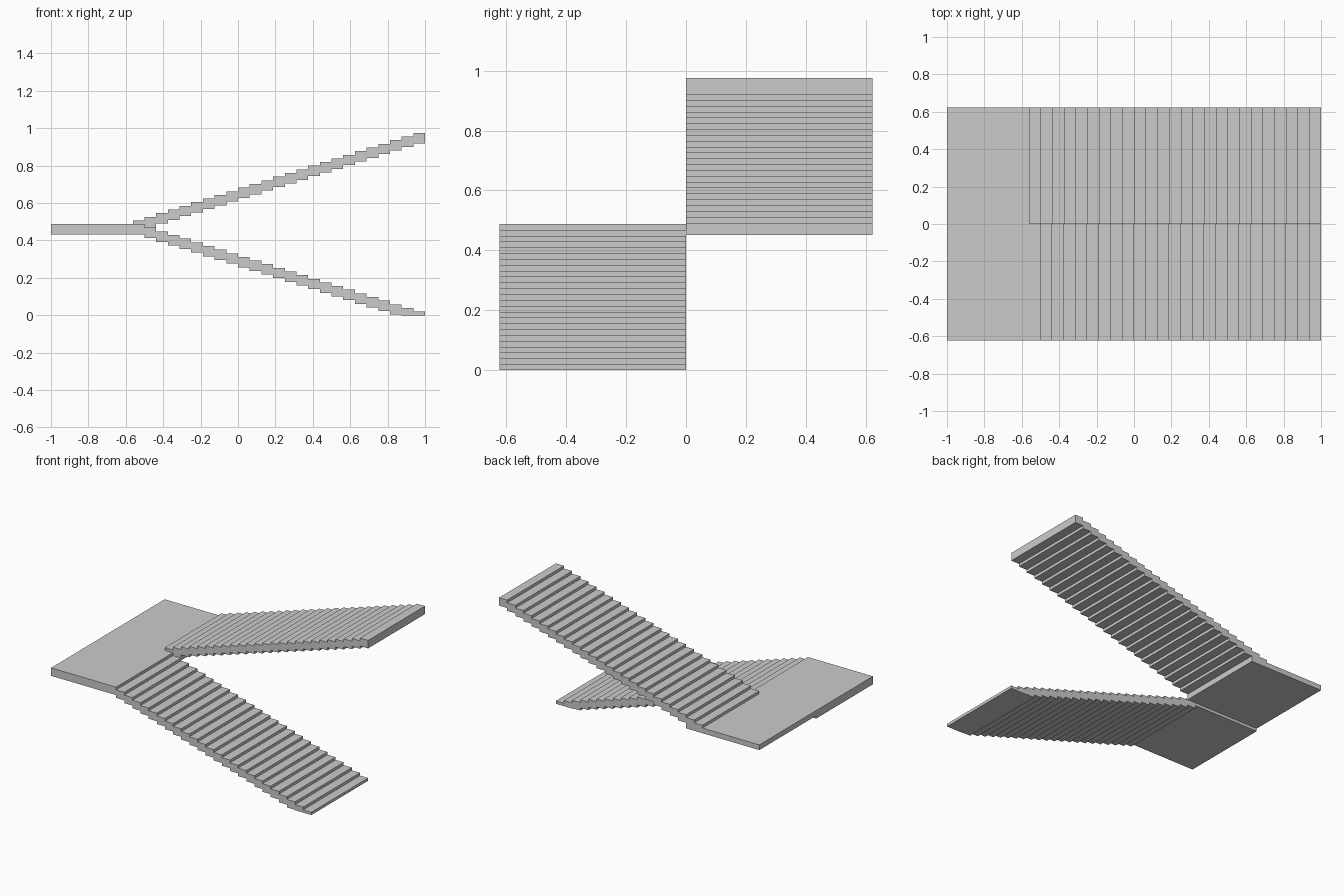
import bpy, bmesh
from mathutils import Vector

if "Cube" in bpy.data.objects:
    bpy.data.objects.remove(bpy.data.objects["Cube"])

RISE = 0.0195      # step height
GO = 0.0625        # tread depth
THICK = 0.0555     # slab thickness
HALF = 0.6235      # half width of the whole stair
LAND_Z = 25 * RISE
LAND_X = -0.5


def prism(name, points, direction):
    """Closed flat outline extruded along a direction."""
    bm = bmesh.new()
    face = bm.faces.new([bm.verts.new(p) for p in points])
    ext = bmesh.ops.extrude_face_region(bm, geom=[face])
    verts = [g for g in ext["geom"] if isinstance(g, bmesh.types.BMVert)]
    bmesh.ops.translate(bm, verts=verts, vec=Vector(direction))
    bmesh.ops.recalc_face_normals(bm, faces=bm.faces)
    mesh = bpy.data.meshes.new(name)
    bm.to_mesh(mesh)
    bm.free()
    obj = bpy.data.objects.new(name, mesh)
    bpy.context.collection.objects.link(obj)
    return obj


def clean(points):
    """Drop repeated and collinear points of an axis-aligned outline."""
    pts = [p for i, p in enumerate(points)
           if (Vector(p) - Vector(points[i - 1])).length > 1e-6]
    n = len(pts)
    return [pts[i] for i in range(n)
            if (Vector(pts[i]) - Vector(pts[i - 1])).cross(
                Vector(pts[(i + 1) % n]) - Vector(pts[i])).length > 1e-9]


# Landing: its underside is one riser higher on the upper-flight half
low = LAND_Z - THICK
high = low + RISE
prism("landing",
      [(-1, -HALF, low), (-1, 0, low), (-1, 0, high), (-1, HALF, high),
       (-1, HALF, LAND_Z), (-1, -HALF, LAND_Z)], (LAND_X + 1, 0, 0))

# Lower flight: 24 treads from the floor at x = 1 up to the landing
top, under = [], []
for n in range(1, 25):
    x = 1 - (n - 1) * GO
    z = n * RISE
    b = max(0, z - THICK)
    top += [(x, -HALF, z), (x - GO, -HALF, z)]
    under += [(x, -HALF, b), (x - GO, -HALF, b)]
prism("lower_flight", clean(top + under[::-1]), (0, HALF, 0))

# Upper flight: 25 treads, the first resting on the landing
top = []
under = [(LAND_X - GO, 0, LAND_Z), (LAND_X, 0, LAND_Z),
         (LAND_X, 0, high), (LAND_X + GO, 0, high)]
for n in range(25):
    x = LAND_X - GO + n * GO
    z = LAND_Z + (n + 1) * RISE
    top += [(x, 0, z), (x + GO, 0, z)]
    if n > 1:
        under += [(x, 0, z - THICK), (x + GO, 0, z - THICK)]
prism("upper_flight", clean(top + under[::-1]), (0, HALF, 0))
